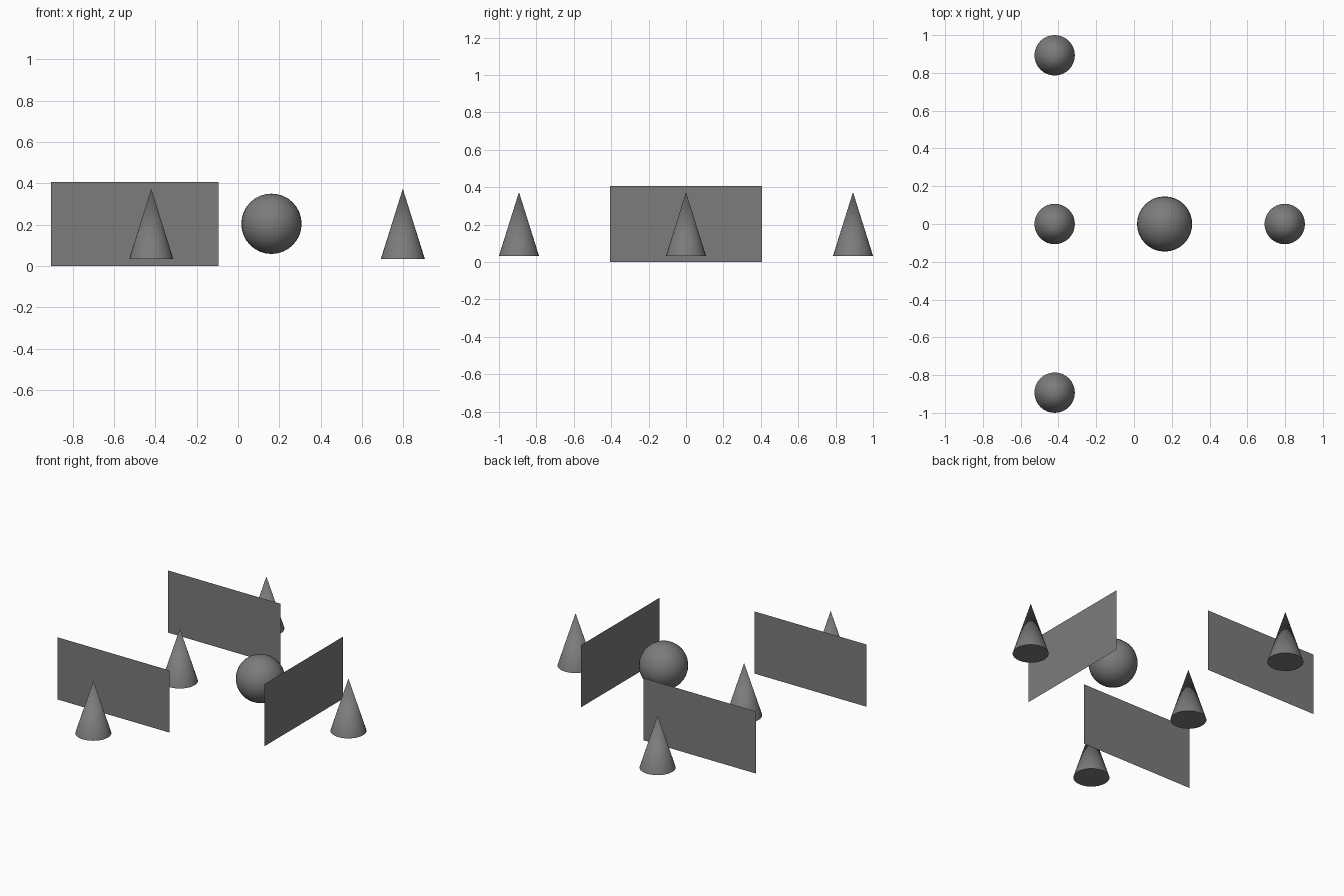
import bpy
from math import radians

if "Cube" in bpy.data.objects:
    bpy.data.objects.remove(bpy.data.objects["Cube"])

MID = 0.203    # shared centre height
SIDE = 0.406   # half width of each panel

grey = bpy.data.materials.new("dark_grey")
grey.diffuse_color = (0.2, 0.2, 0.2, 1)
grey.use_nodes = True
grey.node_tree.nodes["Principled BSDF"].inputs["Base Color"].default_value = grey.diffuse_color


def finish(name, smooth=True):
    obj = bpy.context.object
    obj.name = name
    obj.data.materials.append(grey)
    if smooth:
        bpy.ops.object.shade_smooth_by_angle(angle=radians(30))
    return obj


def cone(name, x, y):
    bpy.ops.mesh.primitive_cone_add(vertices=32, radius1=0.107, depth=0.341,
                                    location=(x, y, MID))
    finish(name)


def panel(name, x, y, turn):
    # upright sheet without thickness
    bpy.ops.mesh.primitive_plane_add(size=1, location=(x, y, MID),
                                     rotation=(radians(90), 0, radians(turn)))
    obj = finish(name, smooth=False)
    obj.scale = (2 * SIDE, 2 * MID, 1)
    bpy.ops.object.transform_apply(location=False, rotation=True, scale=True)


# ball
bpy.ops.mesh.primitive_uv_sphere_add(segments=32, ring_count=16, radius=0.146,
                                     location=(0.162, 0, 0.204))
finish("ball")

# cones on the centre line
cone("centre_cone", -0.42, 0)
cone("right_cone", 0.798, 0)

# mirrored front and back cone with their panels
for side, s in (("front", -1), ("back", 1)):
    cone(side + "_cone", -0.42, s * 0.893)
    panel(side + "_panel", -0.5, s * 0.571, 0)

# panel between ball and right cone
panel("right_panel", 0.475, 0, 90)
